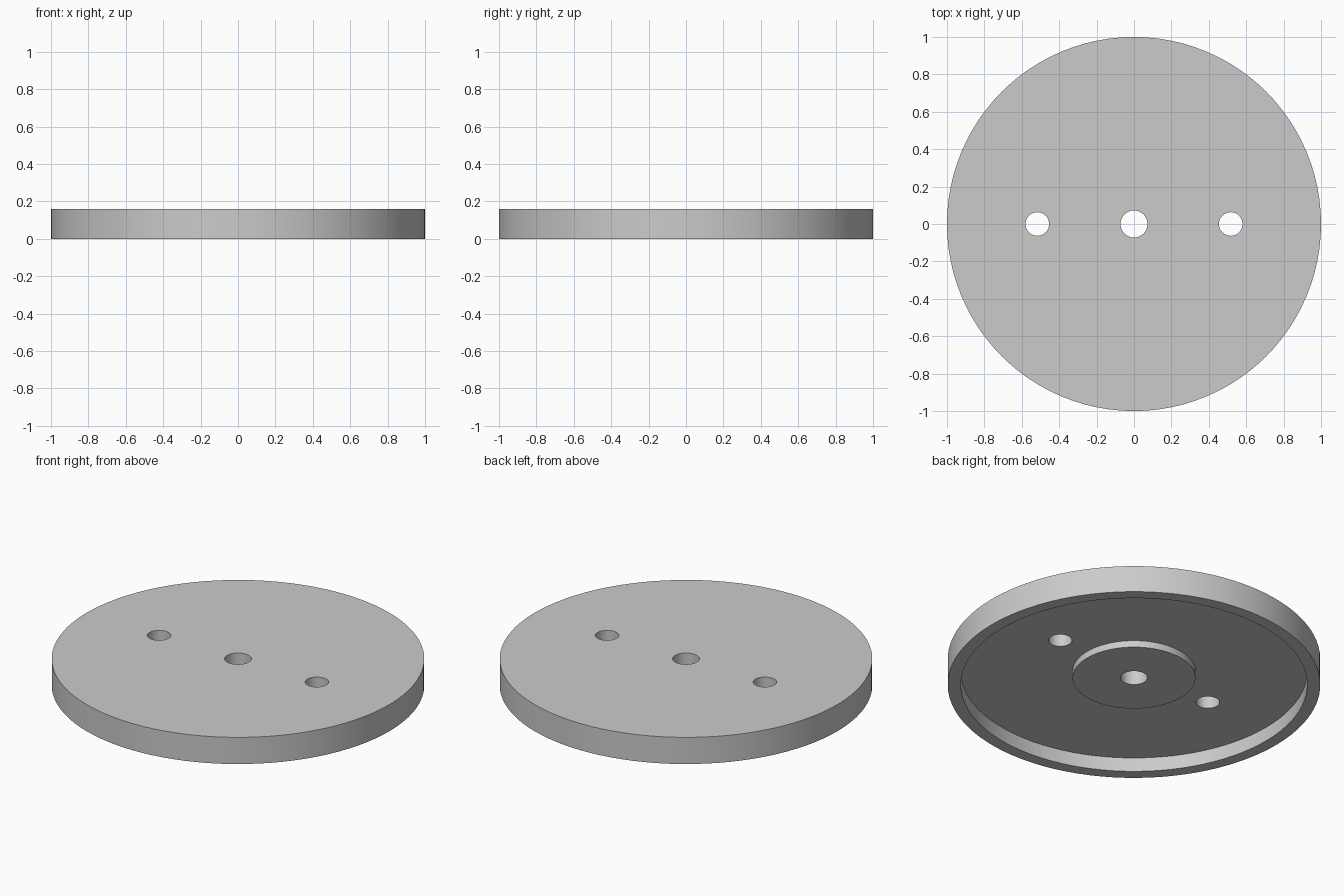
import bpy, bmesh, math
from mathutils import Matrix, Vector

cube = bpy.data.objects.get("Cube")
if cube:
    bpy.data.objects.remove(cube, do_unlink=True)

SEGMENTS = 96
HEIGHT = 0.158       # full rim height
FLOOR = 0.083        # underside of the web
BOSS = 0.043         # underside of the central boss
RIM_IN, BOSS_R, BORE_R = 0.93, 0.33, 0.072
HOLE_X, HOLE_R = 0.517, 0.063

grey = bpy.data.materials.new("light_grey")
grey.use_nodes = True
grey.diffuse_color = (0.6, 0.6, 0.6, 1)
grey.node_tree.nodes["Principled BSDF"].inputs["Base Color"].default_value = (0.6, 0.6, 0.6, 1)


def make_object(name, bm):
    bmesh.ops.recalc_face_normals(bm, faces=bm.faces)
    mesh = bpy.data.meshes.new(name)
    bm.to_mesh(mesh)
    bm.free()
    mesh.materials.append(grey)
    obj = bpy.data.objects.new(name, mesh)
    bpy.context.collection.objects.link(obj)
    return obj


# Disc: one closed cross-section turned about the vertical axis
profile = [(BORE_R, HEIGHT), (1, HEIGHT), (1, 0), (RIM_IN, 0), (RIM_IN, FLOOR),
           (BOSS_R, FLOOR), (BOSS_R, BOSS), (BORE_R, BOSS)]
bm = bmesh.new()
verts = [bm.verts.new((r, 0, z)) for r, z in profile]
edges = [bm.edges.new((v, verts[(i + 1) % len(verts)])) for i, v in enumerate(verts)]
bmesh.ops.spin(bm, geom=verts + edges, cent=(0, 0, 0), axis=(0, 0, 1),
               angle=math.tau, steps=SEGMENTS, use_merge=False)
bmesh.ops.remove_doubles(bm, verts=bm.verts, dist=0.0001)
disc = make_object("disc", bm)

# Two bolt holes drilled through the web
bm = bmesh.new()
for side in (-1, 1):
    bmesh.ops.create_cone(bm, cap_ends=True, segments=48, radius1=HOLE_R, radius2=HOLE_R,
                          depth=1, matrix=Matrix.Translation(Vector((side * HOLE_X, 0, 0))))
cutter = make_object("bolt_hole_cutter", bm)
cutter.hide_render = True

bpy.ops.object.select_all(action='DESELECT')
disc.select_set(True)
bpy.context.view_layer.objects.active = disc
drill = disc.modifiers.new("bolt_holes", 'BOOLEAN')
drill.operation = 'DIFFERENCE'
drill.solver = 'EXACT'
drill.object = cutter
bpy.ops.object.modifier_apply(modifier=drill.name)
bpy.data.objects.remove(cutter, do_unlink=True)

bpy.ops.object.shade_smooth_by_angle(angle=math.radians(30))
